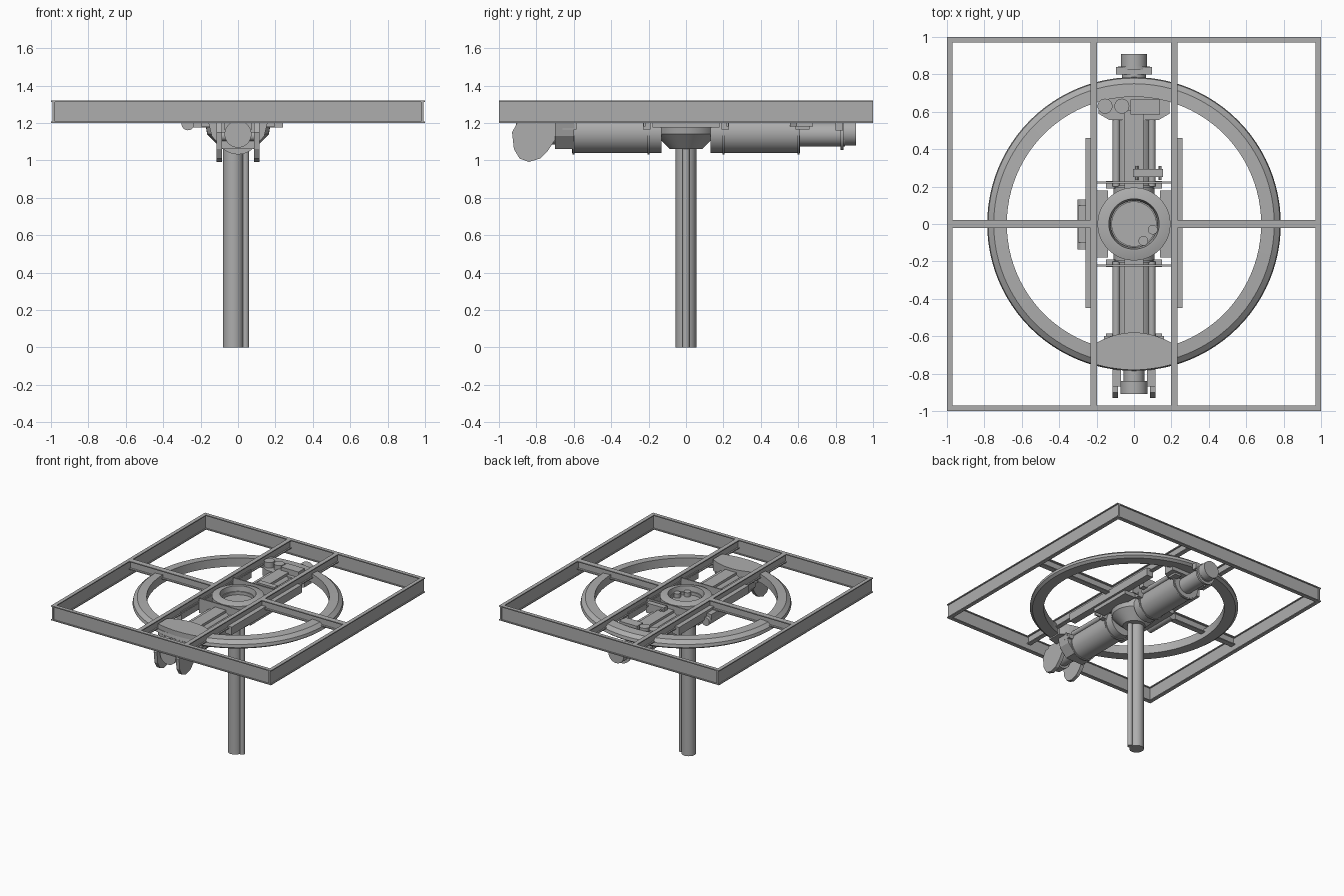
import bpy, bmesh, math
from mathutils import Matrix, Vector

if "Cube" in bpy.data.objects:
    bpy.data.objects.remove(bpy.data.objects["Cube"])

grey = bpy.data.materials.new("machine_grey")
grey.use_nodes = True
grey.diffuse_color = (0.42, 0.42, 0.42, 1)
grey.node_tree.nodes["Principled BSDF"].inputs["Base Color"].default_value = (0.42, 0.42, 0.42, 1)


def finish(name, bm, smooth=False):
    bmesh.ops.recalc_face_normals(bm, faces=bm.faces)
    mesh = bpy.data.meshes.new(name)
    bm.to_mesh(mesh)
    bm.free()
    mesh.materials.append(grey)
    ob = bpy.data.objects.new(name, mesh)
    bpy.context.collection.objects.link(ob)
    if smooth:
        bpy.ops.object.select_all(action='DESELECT')
        ob.select_set(True)
        bpy.context.view_layer.objects.active = ob
        bpy.ops.object.shade_smooth_by_angle(angle=math.radians(30))
    return ob


def box(name, x, y, z):
    """Box from (low, high) ranges on each axis."""
    bm = bmesh.new()
    spans = (x, y, z)
    size = [b - a for a, b in spans]
    mid = Vector([(a + b) / 2 for a, b in spans])
    bmesh.ops.create_cube(bm, size=1, matrix=Matrix.Translation(mid) @ Matrix.Diagonal((*size, 1)))
    return finish(name, bm)


def rod(name, start, end, r, sides=32):
    bm = bmesh.new()
    a, b = Vector(start), Vector(end)
    turn = (b - a).to_track_quat('Z', 'Y').to_matrix().to_4x4()
    bmesh.ops.create_cone(bm, cap_ends=True, segments=sides, radius1=r, radius2=r,
                          depth=(b - a).length, matrix=Matrix.Translation((a + b) / 2) @ turn)
    return finish(name, bm, True)


def lathe(name, profile, sides=64, closed=True):
    """Spin (radius, height) points round the vertical axis."""
    bm = bmesh.new()
    rings = []
    for i in range(sides):
        a = 2 * math.pi * i / sides
        rings.append([bm.verts.new((r * math.cos(a), r * math.sin(a), z)) for r, z in profile])
    n = len(profile)
    for i in range(sides):
        p, q = rings[i], rings[(i + 1) % sides]
        for j in range(n if closed else n - 1):
            k = (j + 1) % n
            bm.faces.new((p[j], q[j], q[k], p[k]))
    if not closed:
        for j in (0, n - 1):
            bm.faces.new([ring[j] for ring in rings])
    return finish(name, bm, True)


def prism(name, points, place, low, high, smooth=False):
    """Extrude an outline; place(u, v, depth) maps it into space."""
    bm = bmesh.new()
    a = [bm.verts.new(place(u, v, low)) for u, v in points]
    b = [bm.verts.new(place(u, v, high)) for u, v in points]
    bm.faces.new(a)
    bm.faces.new(b)
    for i in range(len(a)):
        j = (i + 1) % len(a)
        bm.faces.new((a[i], a[j], b[j], b[i]))
    return finish(name, bm, smooth)


def side(u, v, d):
    return (d, u, v)


def front(u, v, d):
    return (u, d, v)


def flat(u, v, d):
    return (u, v, d)


def i_beam(name, along, centre, low, high, z0, z1, width):
    """Flanged beam along x or y."""
    h, w, t = width / 2, 0.006, 0.008
    outline = [(-h, z0), (h, z0), (h, z0 + t), (w, z0 + t), (w, z1 - t), (h, z1 - t),
               (h, z1), (-h, z1), (-h, z1 - t), (-w, z1 - t), (-w, z0 + t), (-h, z0 + t)]
    outline = [(u + centre, v) for u, v in outline]
    return prism(name, outline, front if along == 'y' else side, low, high)


# Square outer frame
for s, tag in ((-1, "a"), (1, "b")):
    i_beam("frame_side_" + tag, 'y', s * 0.985, -1, 1, 1.2, 1.32, 0.03)
    i_beam("frame_end_" + tag, 'x', s * 0.985, -0.99, 0.99, 1.2, 1.32, 0.03)

# Inner beams carried by the frame
for s, tag in ((-1, "right"), (1, "left")):
    i_beam("long_beam_" + tag, 'y', s * 0.215, -0.975, 0.975, 1.25, 1.32, 0.035)
    ends = sorted((s * 0.22, s * 0.975))
    i_beam("cross_beam_" + tag, 'x', 0, *ends, 1.25, 1.32, 0.045)
    box("side_rail_" + tag, sorted((s * 0.2, s * 0.258)), (-0.45, 0.46), (1.205, 1.27))
    box("bracket_" + tag, sorted((s * 0.14, s * 0.24)), (-0.18, 0.18), (1.175, 1.21))

# Large ring with a chamfered outer edge
lathe("ring", [(0.68, 1.21), (0.765, 1.21), (0.785, 1.225), (0.78, 1.25), (0.75, 1.275), (0.68, 1.28)], 96)

# Central column and its conduit
rod("column", (-0.025, 0, 0), (-0.025, 0, 1.1), 0.055)
rod("column_conduit", (0.04, 0, 0), (0.04, 0, 1.1), 0.02, 16)

# Hub: funnel underneath, open bowl on top
lathe("hub_funnel", [(0.085, 1.06), (0.165, 1.14), (0.175, 1.2), (0.195, 1.21), (0.195, 1.29),
                     (0.145, 1.305), (0.135, 1.305), (0.125, 1.24)], 48, False)
lathe("hub_inner_rim", [(0.118, 1.24), (0.126, 1.24), (0.126, 1.265), (0.118, 1.265)], 48)
for x, y in ((0.1, -0.03), (0.05, -0.09)):
    rod("hub_knob", (x, y, 1.23), (x, y, 1.275), 0.026, 20)

# Two horizontal barrels with collars, tie rods and top ridge
for s, tag in ((-1, "front"), (1, "back")):
    rod("barrel_" + tag, (0, s * 0.13, 1.15), (0, s * 0.61, 1.15), 0.11, 40)
    rod("barrel_collar_" + tag, (0, s * 0.595, 1.15), (0, s * 0.607, 1.15), 0.118, 40)
    rod("inner_collar_" + tag, (0, s * 0.195, 1.15), (0, s * 0.207, 1.15), 0.118, 40)
    box("barrel_ridge_" + tag, (-0.05, 0.05), sorted((s * 0.18, s * 0.6)), (1.24, 1.268))
    box("cross_plate_" + tag, (-0.198, 0.198), sorted((s * 0.216, s * 0.226)), (1.18, 1.3))
    for e in (-1, 1):
        rod("tie_rod_" + tag, (e * 0.095, s * 0.2, 1.22), (e * 0.095, s * 0.62, 1.22), 0.02, 16)
        box("clamp_" + tag, sorted((e * 0.09, e * 0.15)), sorted((s * 0.585, s * 0.66)), (1.165, 1.2))
        box("hub_clamp_" + tag, sorted((e * 0.09, e * 0.15)), sorted((s * 0.19, s * 0.23)), (1.165, 1.2))

# Back nozzle
rod("nozzle", (0, 0.6, 1.14), (0, 0.85, 1.14), 0.065)
rod("nozzle_flange", (0, 0.825, 1.14), (0, 0.842, 1.14), 0.085)
rod("nozzle_cap", (0, 0.84, 1.15), (0, 0.908, 1.15), 0.07)
box("nozzle_saddle", (-0.095, 0.095), (0.8, 0.84), (1.16, 1.21))

# Back bulkhead with fittings
prism("back_bulkhead", [(-0.19, 0.68), (-0.19, 0.59), (-0.13, 0.555), (0.13, 0.555),
                        (0.19, 0.59), (0.19, 0.68)], flat, 1.18, 1.25)
for x in (-0.155, -0.065):
    rod("back_canister", (x, 0.63, 1.24), (x, 0.63, 1.295), 0.04, 24)
box("back_box", (-0.02, 0.14), (0.585, 0.665), (1.24, 1.295))

# Front hood, a lens-shaped cover over the ring
arc = [(0.2 * t / 6, -0.58 - 0.055 * (t / 6) ** 2) for t in range(6, -7, -1)]
arc += [(0.2 * t / 6, -0.78 + 0.028 * (t / 6) ** 2) for t in range(-6, 7)]
prism("front_hood", arc, flat, 1.2, 1.29)
prism("front_hood_base", [(-0.16, 1.21), (-0.14, 1.13), (-0.08, 1.06), (0.08, 1.06),
                          (0.14, 1.13), (0.16, 1.21)], front, -0.70, -0.6)

# Front spindle and the pair of paddles
rod("spindle", (0, -0.6, 1.14), (0, -0.84, 1.14), 0.055)
rod("spindle_cap", (0, -0.84, 1.14), (0, -0.91, 1.14), 0.072)
paddle = [(-0.9, 1.205), (-0.93, 1.15), (-0.92, 1.06), (-0.89, 1.01), (-0.84, 0.992),
          (-0.78, 1.01), (-0.74, 1.05), (-0.70, 1.11), (-0.70, 1.16), (-0.73, 1.205)]
for s, tag in ((-1, "right"), (1, "left")):
    prism("paddle_" + tag, paddle, side, s * 0.1 - 0.015, s * 0.1 + 0.015)
    box("paddle_arm_" + tag, sorted((s * 0.07, s * 0.115)), (-0.87, -0.65), (1.15, 1.22))
rod("paddle_pin", (-0.115, -0.72, 1.13), (0.115, -0.72, 1.13), 0.025, 16)

# Small equipment beside and behind the hub
rod("side_canister", (-0.268, -0.135, 1.195), (-0.268, 0.13, 1.195), 0.034, 24)
box("side_canister_mount", (-0.3, -0.25), (-0.1, 0.1), (1.19, 1.25))
box("rear_block", (-0.005, 0.155), (0.25, 0.295), (1.22, 1.3))
for x in (0.015, 0.14):
    rod("rear_block_pin", (x, 0.235, 1.28), (x, 0.31, 1.28), 0.008, 12)
